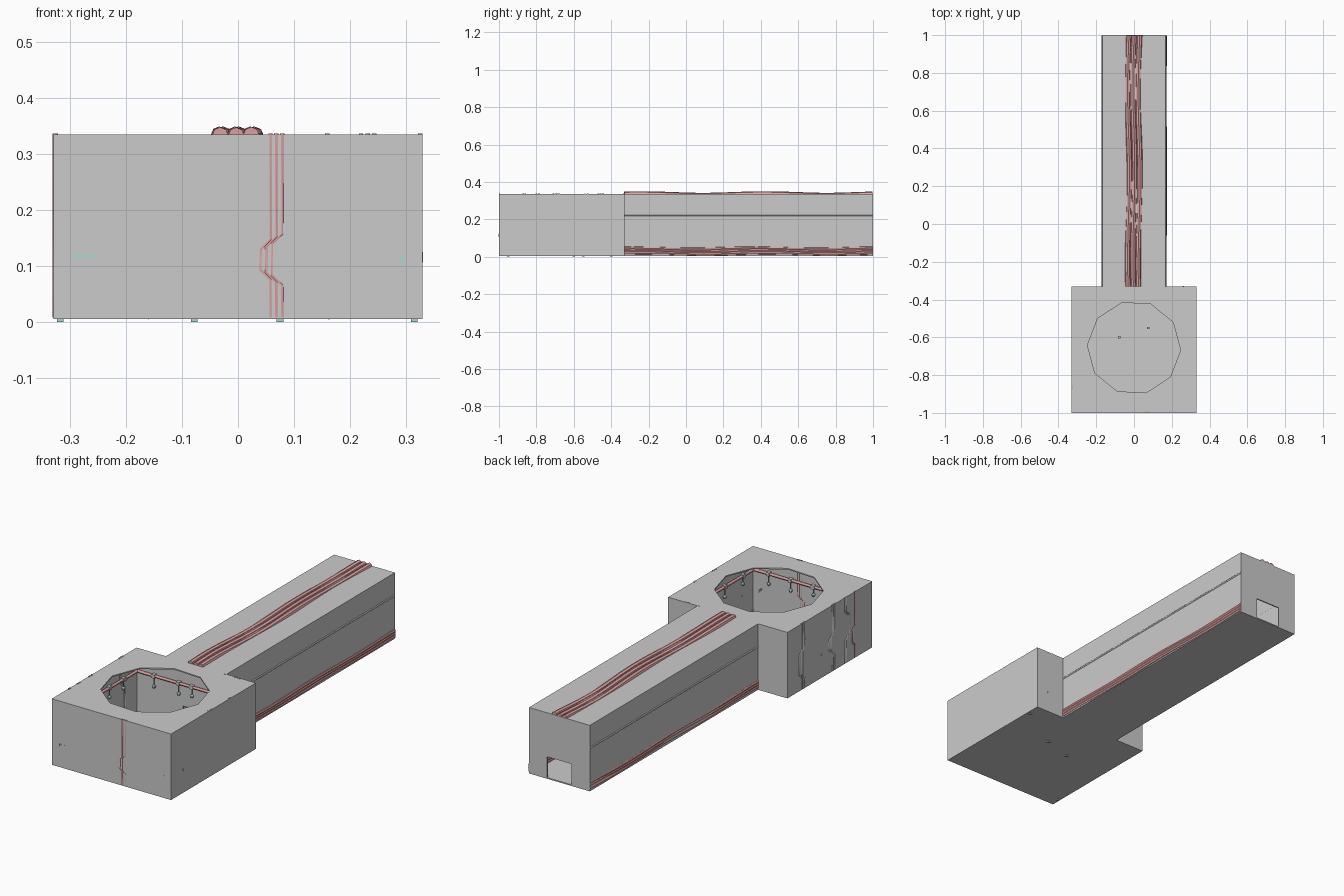
import bpy, math, random
from mathutils import Vector

if "Cube" in bpy.data.objects:
    bpy.data.objects.remove(bpy.data.objects["Cube"])

random.seed(4)
T = 0.006            # wall thickness
Z0, Z1 = 0.005, 0.335


def material(name, col):
    m = bpy.data.materials.new(name)
    m.diffuse_color = (*col, 1)
    m.use_nodes = True
    m.node_tree.nodes["Principled BSDF"].inputs["Base Color"].default_value = m.diffuse_color
    return m


RED = material("red_cable", (0.72, 0.36, 0.36))
TEAL = material("teal_fitting", (0.42, 0.68, 0.64))


def box(name, x0, x1, y0, y1, z0, z1, mat=None):
    bpy.ops.mesh.primitive_cube_add(size=1, location=((x0 + x1) / 2, (y0 + y1) / 2, (z0 + z1) / 2))
    o = bpy.context.object
    o.name = name
    o.scale = (x1 - x0, y1 - y0, z1 - z0)
    bpy.ops.object.transform_apply(location=True, rotation=True, scale=True)
    if mat:
        o.data.materials.append(mat)
    return o


def cut(target, cutter):
    m = target.modifiers.new("cut", 'BOOLEAN')
    m.operation, m.solver, m.object = 'DIFFERENCE', 'EXACT', cutter
    bpy.context.view_layer.objects.active = target
    bpy.ops.object.modifier_apply(modifier=m.name)
    bpy.data.objects.remove(cutter, do_unlink=True)


def tube(name, pts, r, mat=None, res=1):
    c = bpy.data.curves.new(name, 'CURVE')
    c.dimensions = '3D'
    c.bevel_depth, c.bevel_resolution, c.use_fill_caps = r, res, True
    s = c.splines.new('POLY')
    s.points.add(len(pts) - 1)
    for p, q in zip(s.points, pts):
        p.co = (*q, 1)
    if mat:
        c.materials.append(mat)
    o = bpy.data.objects.new(name, c)
    bpy.context.collection.objects.link(o)
    bpy.ops.object.select_all(action='DESELECT')
    o.select_set(True)
    bpy.context.view_layer.objects.active = o
    bpy.ops.object.convert(target='MESH')
    bpy.context.object.name = name
    return bpy.context.object


# square chamber: hollow, ten-sided roof opening, doorway to the corridor
chamber = box("chamber", -0.33, 0.33, -1, -0.33, Z0, Z1)
cut(chamber, box("cutter", -0.33 + T, 0.33 - T, -1 + T, -0.33 - T, Z0 + T, Z1 - T))
bpy.ops.mesh.primitive_cylinder_add(vertices=10, radius=0.247, depth=0.1,
                                    location=(0, -0.655, Z1), rotation=(0, 0, math.radians(15)))
cut(chamber, bpy.context.object)
cut(chamber, box("cutter", -0.068, 0.068, -0.35, -0.31, Z0 + T, 0.115))

# long hollow corridor with a doorway in the far end
W = 0.168
corridor = box("corridor", -W, W, -0.33, 1, Z0, Z1)
cut(corridor, box("cutter", -W + T, W - T, -0.4, 1 - T, Z0 + T, Z1 - T))
cut(corridor, box("cutter", -0.068, 0.068, 0.95, 1.05, Z0 + T, 0.115))


def wavy(name, x, z, dx, dz, r):
    ph = random.uniform(-0.5, 0.5)
    pts = []
    for i in range(29):
        y = -0.33 + 1.328 * i / 28
        pts.append((x + dx * math.sin(y * 7 + ph), y, z + dz * math.sin(y * 9.5 - 2.2 + ph)))
    o = tube(name, pts, r, RED, 2)
    bpy.ops.object.shade_smooth_by_angle()
    return o


# cable bundles half sunk in the corridor roof and lower walls
for i, x in enumerate((-0.029, -0.001, 0.027)):
    wavy(f"roof_cable_{i}", x, 0.331, 0.005, 0.004, 0.0145)
for i, z in enumerate((0.018, 0.031, 0.043)):
    wavy(f"right_wall_cable_{i}", 0.163, z, 0.001, 0.003, 0.0105)
    wavy(f"left_wall_cable_{i}", -0.160, z, 0.001, 0.003, 0.0105)

# straight conduits along the corridor walls
for s in (-1, 1):
    tube("corridor_conduit", [(s * 0.166, -0.33, 0.222), (s * 0.166, 0.998, 0.222)], 0.005)


def on_wall(wall, u, z, d=0.0):
    return {"front": (u, -0.997 + d, z), "back": (u, -0.334 - d, z),
            "left": (-0.327 + d, u, z), "right": (0.326 - d, u, z)}[wall]


def conduits(wall, u, n, gap, za, zb, jog, mat=None, r=0.004):
    """Parallel vertical pipes with one sideways jog."""
    for i in range(n):
        v = u + i * gap
        k = (i - (n - 1) / 2) * abs(gap) * 0.5 * (1 if jog > 0 else -1)
        path = ((v, 0.008), (v, za + k), (v + jog, za + abs(jog) + k),
                (v + jog, zb - k), (v, zb + abs(jog) - k), (v, 0.337))
        tube(f"{wall}_conduit", [on_wall(wall, a, z) for a, z in path], r, mat)


# pipe groups on the chamber walls
conduits("front", 0.058, 3, 0.0105, 0.07, 0.135, -0.018, RED, 0.0038)
conduits("left", -0.47, 3, 0.013, 0.06, 0.19, 0.018, None, 0.005)
conduits("left", -0.71, 3, 0.012, 0.09, 0.17, 0.03, None, 0.005)
conduits("left", -0.80, 2, 0.014, 0.12, 0.24, -0.02, None, 0.005)
conduits("left", -0.87, 2, 0.011, 0.07, 0.15, 0.02, RED, 0.005)
conduits("right", -0.70, 3, 0.012, 0.08, 0.16, 0.02)
conduits("right", -0.54, 2, 0.014, 0.10, 0.20, -0.02)
conduits("back", 0.22, 3, 0.012, 0.08, 0.15, -0.018)
conduits("back", 0.16, 1, 0.012, 0.06, 0.18, 0.015)

# cable ring inside the chamber, just below the roof
a, ya, yb, zr = 0.315, -0.985, -0.345, 0.228
corners = [(-a, ya, zr), (a, ya, zr), (a, yb, zr), (-a, yb, zr)]
for i in range(4):
    tube(f"ring_cable_{i}", [corners[i], corners[(i + 1) % 4]], 0.007, RED)


def lamp(p, drop):
    p = Vector(p)
    tube("lamp_wire", [p, p - Vector((0, 0, drop))], 0.0025)
    box("lamp_clip", p.x - .009, p.x + .009, p.y - .009, p.y + .009, p.z - .009, p.z + .009)
    bpy.ops.mesh.primitive_uv_sphere_add(segments=8, ring_count=6, radius=0.009,
                                         location=p - Vector((0, 0, drop + 0.005)))
    bpy.context.object.name = "lamp_bulb"
    bpy.context.object.data.materials.append(TEAL)


# lamps hanging from the ring
for i in range(4):
    p, q = Vector(corners[i]), Vector(corners[(i + 1) % 4])
    for t in (0.15, 0.35, 0.5, 0.65, 0.85):
        lamp(p.lerp(q, t + random.uniform(-0.03, 0.03)), random.uniform(0.03, 0.05))

# small teal fittings set in the walls
for wall, u, z in (("front", -0.29, .117), ("front", -0.275, .117), ("front", -0.26, .117),
                   ("front", 0.293, .111), ("right", -0.47, .111), ("right", -0.9, .12),
                   ("left", -0.6, .12), ("back", 0.26, .11)):
    x, y, zz = on_wall(wall, u, z)
    box("wall_fitting", x - .0045, x + .0045, y - .0045, y + .0045, zz - .005, zz + .005, TEAL)

# pins through the front wall
for x, z in ((0.278, 0.135), (-0.325, 0.021), (0.325, 0.021)):
    tube("front_pin", [(x, -1, z), (x, -0.975, z)], 0.004)

# small feet under the chamber
for x, y in ((-0.318, -0.95), (-0.078, -0.6), (0.075, -0.55), (0.315, -0.4)):
    box("foot", x - .006, x + .006, y - .006, y + .006, 0, 0.02, TEAL)
